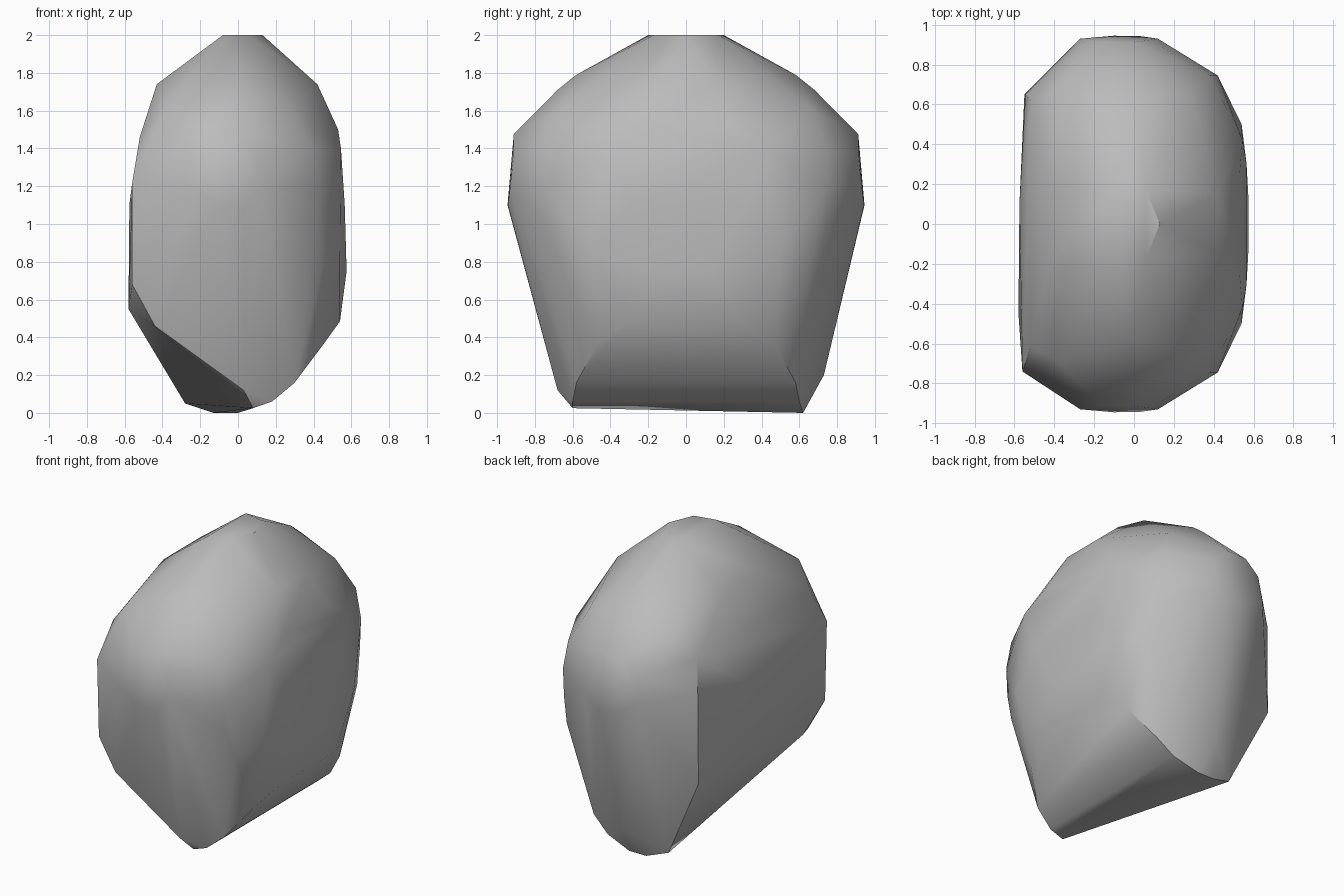
import bpy, bmesh, math

cube = bpy.data.objects.get("Cube")
if cube:
    bpy.data.objects.remove(cube, do_unlink=True)

stone = bpy.data.materials.new("stone_grey")
stone.use_nodes = True
stone.diffuse_color = (0.5, 0.5, 0.5, 1)
stone.node_tree.nodes["Principled BSDF"].inputs["Base Color"].default_value = (0.5, 0.5, 0.5, 1)

bm = bmesh.new()


def corner(x, y, z):
    bm.verts.new((x, y, z))


def front_and_back(x, y, z):
    corner(x, -y, z)
    corner(x, y, z)


# Flat crown and the shoulders below it
front_and_back(-0.08, 0.2, 2)
front_and_back(0.06, 0.17, 2)
corner(0.13, 0, 2)
front_and_back(0, 0.58, 1.79)
front_and_back(0, 0.68, 1.71)
front_and_back(-0.43, 0.2, 1.74)
front_and_back(0.42, 0.15, 1.74)
front_and_back(0.28, 0.66, 1.61)
corner(-0.38, -0.69, 1.62)
corner(-0.36, 0.68, 1.62)

# Rounded patches on the front and back
for x, z in ((-0.25, 1.38), (-0.15, 1.47), (0, 1.475), (0.1, 1.36)):
    front_and_back(x, 0.912, z)
for x, y, z in ((0.12, 0.93, 1.2), (0.03, 0.943, 1.1), (-0.1, 0.945, 1.1), (-0.27, 0.93, 1.2)):
    front_and_back(x, y, z)

# Broad flat side at -x
corner(-0.52, -0.62, 1.46)
corner(-0.52, 0.62, 1.46)
corner(-0.56, -0.74, 1.22)
corner(-0.545, 0.65, 1.25)
corner(-0.56, -0.72, 0.68)
corner(-0.55, 0.65, 0.62)
corner(-0.58, -0.45, 0.55)
corner(-0.575, 0.1, 1.1)
corner(-0.44, -0.71, 0.46)

# Curved side at +x with softened corners
for x, y, z in ((0.53, 0.25, 1.5), (0.545, 0.42, 1.4), (0.565, 0.3, 1.1),
                (0.575, 0.12, 0.75), (0.54, 0.5, 0.85), (0.38, 0.745, 1.4),
                (0.42, 0.745, 1.2), (0.415, 0.74, 1.0), (0.45, 0.66, 0.78)):
    front_and_back(x, y, z)

# Undercut on the +x side
for x, y, z in ((0.54, 0.3, 0.485), (0.45, 0.47, 0.36), (0.3, 0.58, 0.16), (0.18, 0.6, 0.06)):
    front_and_back(x, y, z)

# Narrow foot, wider at the back
corner(0.08, -0.6, 0.025)
corner(0.03, -0.68, 0.12)
for x, y, z in ((-0.28, 0.59, 0.05), (-0.13, 0.62, 0), (0, 0.62, 0), (-0.05, 0.73, 0.2)):
    corner(x, y, z)

# Wrap a single skin around the corners
hull = bmesh.ops.convex_hull(bm, input=bm.verts[:])
loose = {v for v in hull["geom_interior"] + hull["geom_unused"] if isinstance(v, bmesh.types.BMVert)}
bmesh.ops.delete(bm, geom=[v for v in loose if v.is_valid and not v.link_faces], context="VERTS")
bmesh.ops.dissolve_limit(bm, angle_limit=math.radians(2), verts=bm.verts[:], edges=bm.edges[:])
bmesh.ops.recalc_face_normals(bm, faces=bm.faces[:])

mesh = bpy.data.meshes.new("boulder")
bm.to_mesh(mesh)
bm.free()
mesh.materials.append(stone)
boulder = bpy.data.objects.new("boulder", mesh)
bpy.context.collection.objects.link(boulder)

bpy.ops.object.select_all(action="DESELECT")
boulder.select_set(True)
bpy.context.view_layer.objects.active = boulder
bpy.ops.object.shade_smooth_by_angle(angle=math.radians(35))
